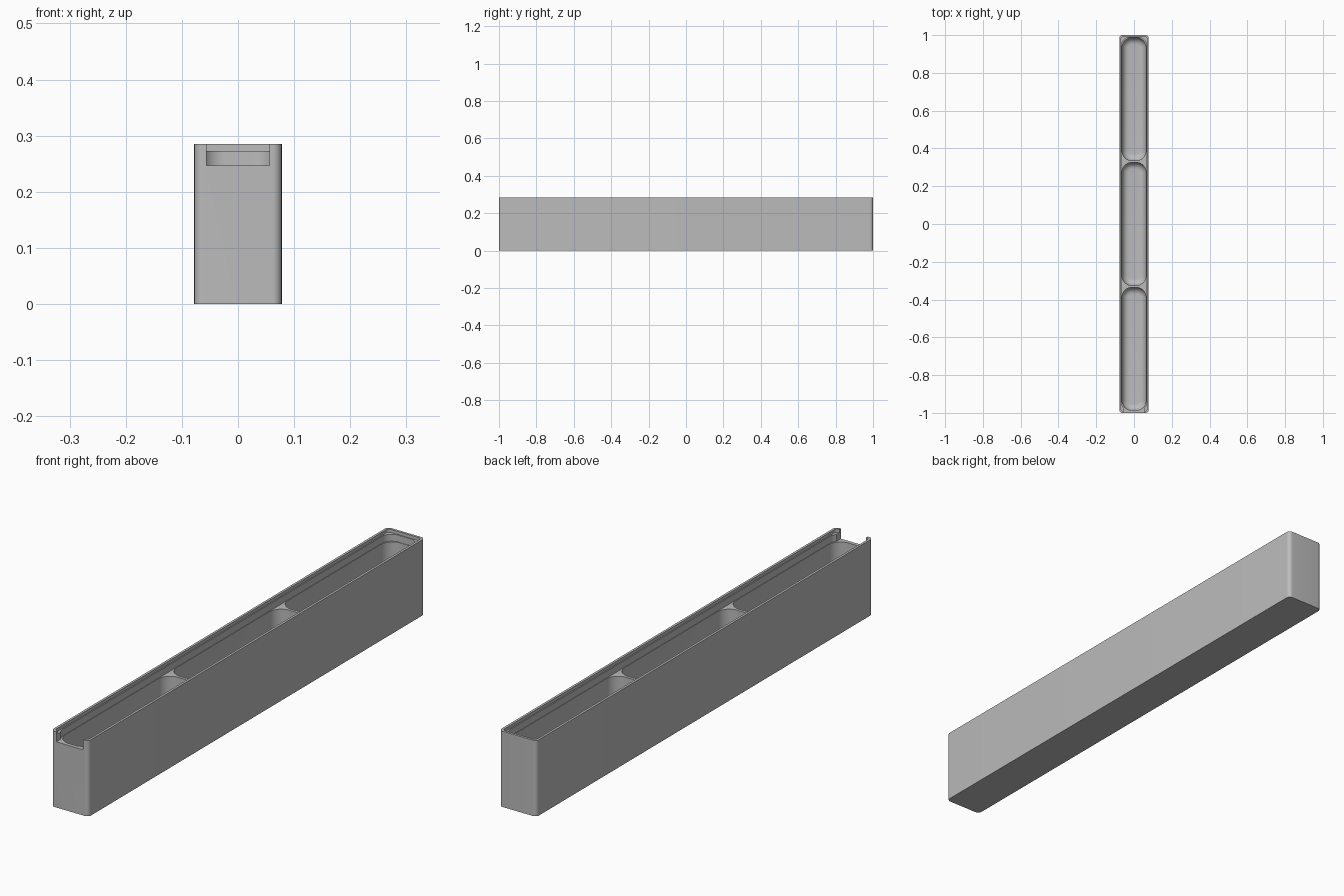
import bpy, bmesh, math

default = bpy.data.objects.get("Cube")
if default:
    bpy.data.objects.remove(default, do_unlink=True)

HX, HY, HEIGHT = 0.078, 1.0, 0.285
RIM_Z, LEDGE_Z = 0.273, 0.247   # lid rebate and compartment ledge
FLOOR = 0.014

grey = bpy.data.materials.new("plain grey")
grey.use_nodes = True
colour = (0.5, 0.5, 0.5, 1)
grey.diffuse_color = colour
grey.node_tree.nodes["Principled BSDF"].inputs["Base Color"].default_value = colour


def outline(hx, hy, r, steps=10):
    """Counter-clockwise rounded rectangle."""
    points = []
    for i, (sx, sy) in enumerate([(1, 1), (-1, 1), (-1, -1), (1, -1)]):
        for k in range(steps + 1):
            a = math.pi / 2 * (i + k / steps)
            points.append((sx * (hx - r) + r * math.cos(a),
                           sy * (hy - r) + r * math.sin(a)))
    return points


def rounded_block(name, hx, hy, r, z0, z1, y=0, fillet=0, steps=8):
    """Rounded rectangular prism with an optional bottom fillet."""
    levels = [(z0, 0)]
    if fillet:
        levels = []
        for k in range(steps + 1):
            a = math.pi / 2 * k / steps
            levels.append((z0 + fillet * (1 - math.cos(a)),
                           fillet * (1 - math.sin(a))))
    levels.append((z1, 0))
    bm = bmesh.new()
    rings = [[bm.verts.new((px, py + y, z))
              for px, py in outline(hx - inset, hy - inset, r - inset)]
             for z, inset in levels]
    n = len(rings[0])
    for low, high in zip(rings, rings[1:]):
        for i in range(n):
            j = (i + 1) % n
            bm.faces.new((low[i], low[j], high[j], high[i]))
    bm.faces.new(rings[0][::-1])
    bm.faces.new(rings[-1])
    mesh = bpy.data.meshes.new(name)
    bm.to_mesh(mesh)
    bm.free()
    mesh.materials.append(grey)
    obj = bpy.data.objects.new(name, mesh)
    bpy.context.collection.objects.link(obj)
    return obj


# Outer shell
box = rounded_block("box_body", HX, HY, 0.016, 0, HEIGHT)

# Lid rebate, inner recess and front opening
top = HEIGHT + 0.03
cutters = [
    rounded_block("rim_cutter", 0.069, 0.991, 0.012, RIM_Z, top),
    rounded_block("recess_cutter", 0.065, 0.988, 0.04, LEDGE_Z, top + 0.01),
    rounded_block("opening_cutter", 0.056, 0.05, 0.001, LEDGE_Z, top + 0.02, y=-1),
]

# Three equal compartments with rounded floors
for i in (-1, 0, 1):
    cutters.append(rounded_block(f"compartment_cutter_{i + 2}", 0.063, 0.325, 0.05,
                                 FLOOR, top + 0.03, y=i * 0.661, fillet=0.035))

bpy.ops.object.select_all(action="DESELECT")
bpy.context.view_layer.objects.active = box
box.select_set(True)
for cutter in cutters:
    mod = box.modifiers.new(cutter.name, "BOOLEAN")
    mod.operation = "DIFFERENCE"
    mod.solver = "EXACT"
    mod.object = cutter
    bpy.ops.object.modifier_apply(modifier=mod.name)
    bpy.data.objects.remove(cutter, do_unlink=True)

bpy.ops.object.shade_smooth_by_angle(angle=math.radians(30))
